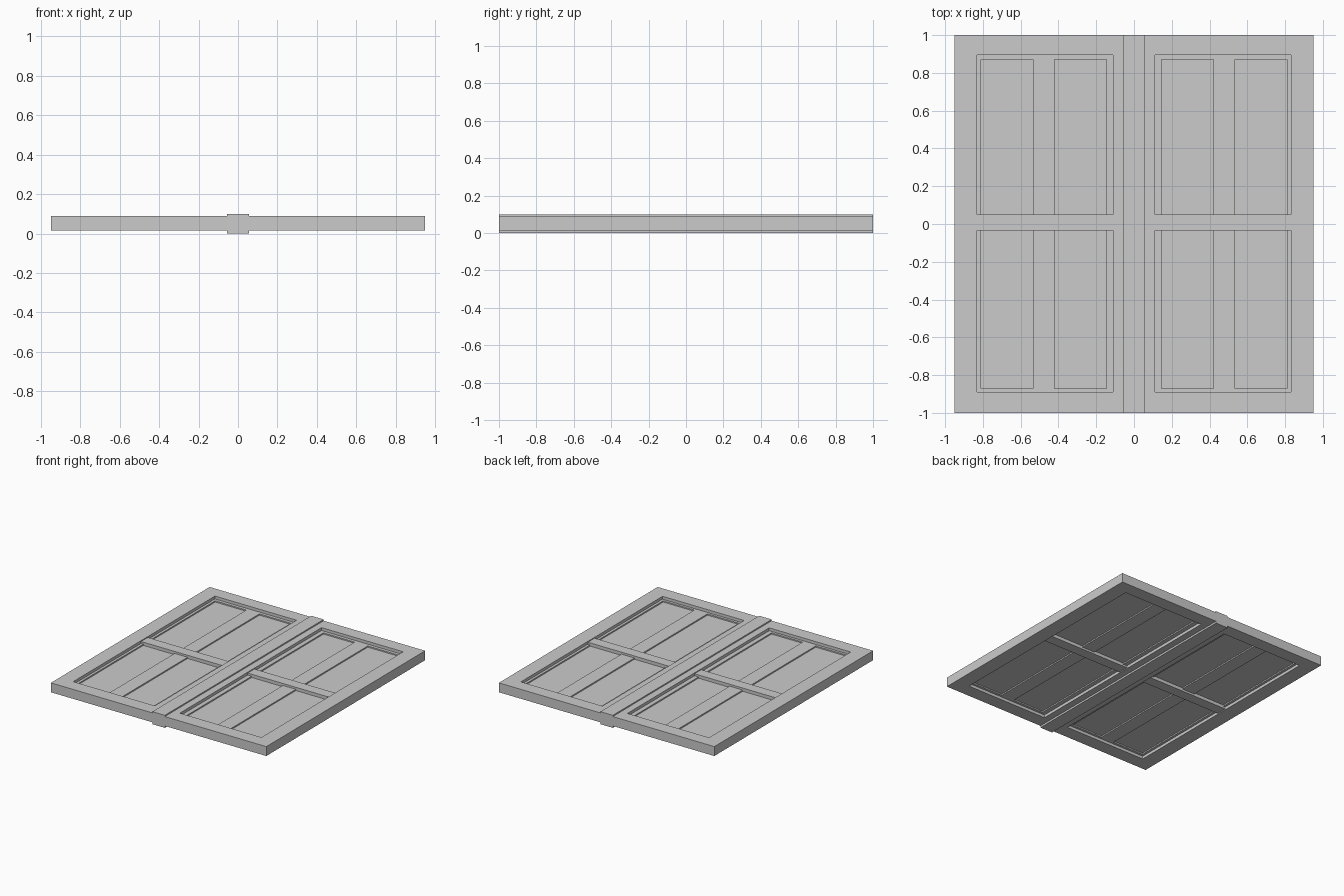
import bpy, bmesh

if "Cube" in bpy.data.objects:
    bpy.data.objects.remove(bpy.data.objects["Cube"])


def finish(name, bm, mirrored=True):
    bmesh.ops.recalc_face_normals(bm, faces=bm.faces)
    mesh = bpy.data.meshes.new(name)
    bm.to_mesh(mesh)
    bm.free()
    ob = bpy.data.objects.new(name, mesh)
    bpy.context.collection.objects.link(ob)
    if mirrored:
        ob.modifiers.new("other_leaf", 'MIRROR').use_axis[0] = True
    return ob


def corners(rect):
    x0, x1, y0, y1 = rect
    return [(x0, y0), (x1, y0), (x1, y1), (x0, y1)]


def box(name, rect, z0, z1, mirrored=True):
    bm = bmesh.new()
    lo = [bm.verts.new((x, y, z0)) for x, y in corners(rect)]
    hi = [bm.verts.new((x, y, z1)) for x, y in corners(rect)]
    bm.faces.new(lo)
    bm.faces.new(hi)
    for i in range(4):
        j = (i + 1) % 4
        bm.faces.new((lo[i], lo[j], hi[j], hi[i]))
    return finish(name, bm, mirrored)


def ring(name, outer, inner, z0, z1):
    # rectangular frame swept around its four corners
    bm = bmesh.new()
    loops = [[bm.verts.new((x, y, z)) for x, y in corners(r)]
             for r, z in ((outer, z0), (outer, z1), (inner, z1), (inner, z0))]
    for k in range(4):
        a, b = loops[k], loops[(k + 1) % 4]
        for i in range(4):
            j = (i + 1) % 4
            bm.faces.new((a[i], a[j], b[j], b[i]))
    return finish(name, bm)


opening = (0.11, 0.83, -0.89, 0.895)
field = (0.145, 0.81, -0.87, 0.87)

# Outer frame of each leaf
ring("leaf_frame", (0.053, 0.95, -1, 1), opening, 0.015, 0.09)
# Recessed inner border and vertical mullion
ring("inner_border", opening, field, 0.038, 0.067)
box("mullion", (0.42, 0.535, -0.87, 0.87), 0.038, 0.067)
# Thin infill panel
box("infill_panel", field, 0.048, 0.057)
# Horizontal middle rail
box("middle_rail", (0.11, 0.83, -0.035, 0.05), 0.022, 0.083)
# Raised strip covering the joint between the leaves
box("centre_post", (-0.055, 0.055, -1, 1), 0.0, 0.10, mirrored=False)
